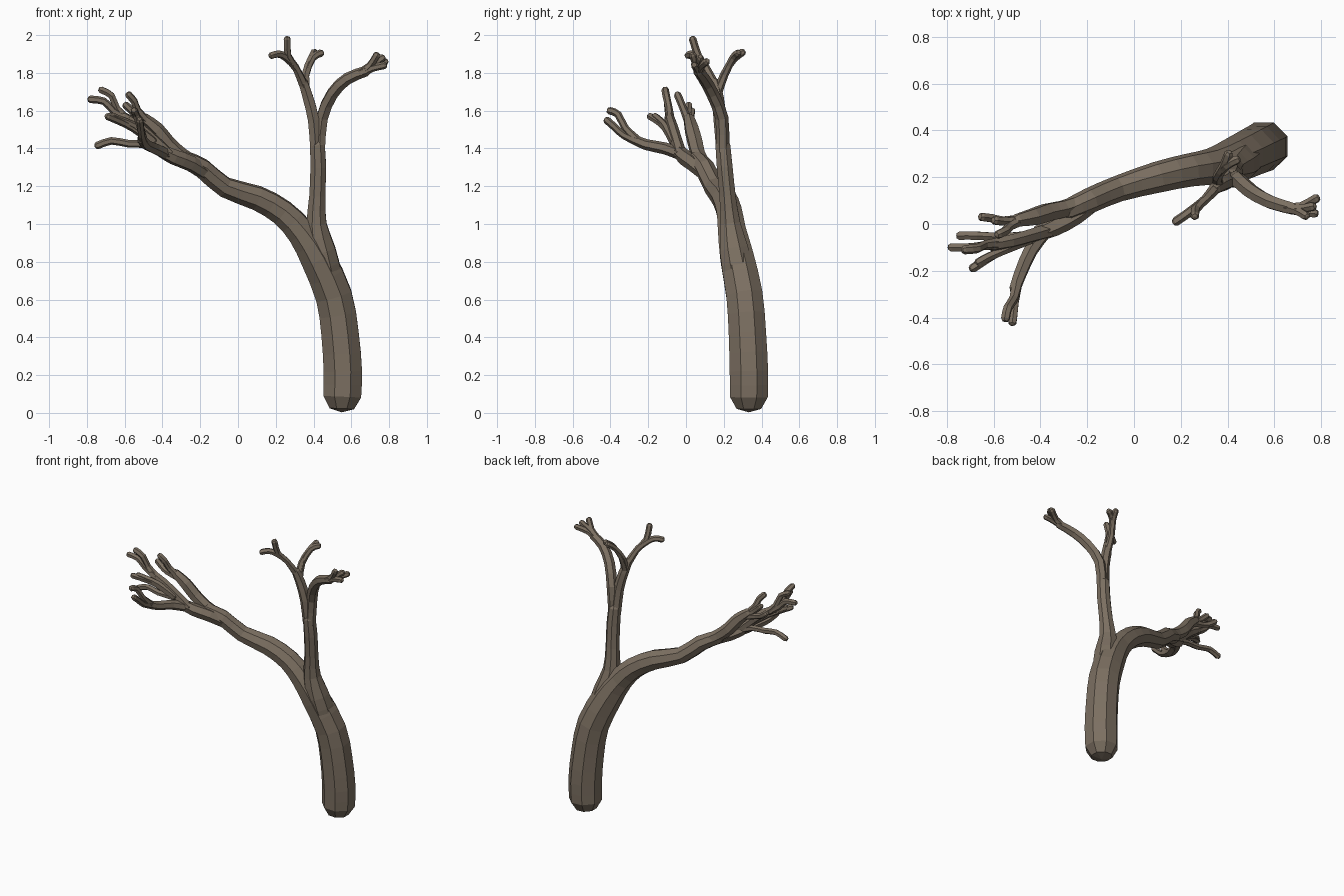
import bpy, bmesh, math
from mathutils import Vector

bark = bpy.data.materials.new("bark")
bark.diffuse_color = (0.2, 0.16, 0.12, 1)


def smooth_path(pts, steps):
    # Catmull-Rom through (x, y, z, radius) points
    p = [Vector(q) for q in pts]
    p = [2 * p[0] - p[1]] + p + [2 * p[-1] - p[-2]]
    out = []
    for i in range(1, len(p) - 2):
        a, b, c, d = p[i - 1:i + 3]
        for s in range(steps):
            t = s / steps
            out.append(0.5 * (2 * b + (c - a) * t + (2 * a - 5 * b + 4 * c - d) * t * t
                              + (3 * b - a - 3 * c + d) * t ** 3))
    return out + [p[-2]]


def branch(name, pts, sides=6, steps=2):
    # faceted tapering tube with blunt rounded ends
    path = smooth_path(pts, steps)
    pos = [v.to_3d() for v in path]
    rad = [v[3] for v in path]
    tan = [(pos[min(i + 1, len(pos) - 1)] - pos[max(i - 1, 0)]).normalized()
           for i in range(len(pos))]
    first, last = pos[0].copy(), pos[-1].copy()
    t0, t1, r0, r1 = tan[0], tan[-1], rad[0], rad[-1]
    pos = [first - t0 * r0 * 0.58] + pos + [last + t1 * r1 * 0.58]
    rad = [r0 * 0.65] + rad + [r1 * 0.65]
    tan = [t0] + tan + [t1]
    bm = bmesh.new()
    rings = []
    u = Vector((1, 0, 0)) if abs(t0.x) < 0.8 else Vector((0, 1, 0))
    for c, r, t in zip(pos, rad, tan):
        u = (u - t * u.dot(t)).normalized()
        w = t.cross(u)
        angles = [2 * math.pi * (k + 0.5) / sides for k in range(sides)]
        rings.append([bm.verts.new(c + r * (u * math.cos(a) + w * math.sin(a))) for a in angles])
    for a, b in zip(rings, rings[1:]):
        for k in range(sides):
            j = (k + 1) % sides
            bm.faces.new((a[k], a[j], b[j], b[k]))
    for ring, tip in ((rings[0], first - t0 * r0 * 0.76), (rings[-1], last + t1 * r1 * 0.76)):
        v = bm.verts.new(tip)
        for k in range(sides):
            bm.faces.new((ring[k], ring[(k + 1) % sides], v))
    bmesh.ops.recalc_face_normals(bm, faces=bm.faces)
    me = bpy.data.meshes.new(name)
    bm.to_mesh(me)
    bm.free()
    me.materials.append(bark)
    bpy.context.collection.objects.link(bpy.data.objects.new(name, me))


def twigs(name, root, forks):
    # several thin twigs sharing one root point
    for i, f in enumerate(forks):
        branch(f"{name}_{i + 1}", [(*root, 0.026)] + [(*q, 0.02) for q in f], 6)


# Trunk sweeping into the long left limb
branch("trunk_and_left_limb", [
    (.552, .333, .085, .108), (.555, .333, .22, .11), (.54, .325, .42, .107), (.507, .31, .62, .104),
    (.42, .27, .82, .096), (.335, .245, .955, .08), (.235, .23, 1.06, .072), (.1, .2, 1.138, .067),
    (-.07, .15, 1.195, .056), (-.19, .1, 1.295, .054), (-.29, .055, 1.345, .046)], 8)

# Upright limb, rooted inside the trunk
branch("upright_limb", [
    (.51, .315, .52, .06), (.475, .285, .7, .085), (.44, .255, .86, .082), (.415, .235, 1.0, .058),
    (.42, .22, 1.15, .046), (.425, .205, 1.3, .045), (.42, .195, 1.42, .042)], 8)

# Upright limb forks
branch("upright_left_fork", [
    (.413, .195, 1.38, .034), (.4, .18, 1.55, .034), (.37, .168, 1.67, .032), (.345, .15, 1.75, .027)])
twigs("upright_left_twig", (.35, .155, 1.73), [
    [(.305, .105, 1.83), (.265, .065, 1.89), (.26, .035, 1.98)],
    [(.31, .11, 1.82), (.255, .065, 1.88), (.215, .035, 1.9), (.178, .01, 1.892)]])
twigs("upright_back_twig", (.36, .165, 1.69), [
    [(.355, .2, 1.79), (.385, .25, 1.87), (.405, .3, 1.91)],
    [(.36, .205, 1.79), (.395, .25, 1.88), (.44, .275, 1.905)]])
branch("upright_right_fork", [
    (.43, .195, 1.38, .034), (.445, .19, 1.56, .035), (.5, .14, 1.69, .034), (.58, .095, 1.77, .032),
    (.68, .065, 1.81, .028)])
twigs("upright_right_twig", (.65, .07, 1.8), [
    [(.715, .075, 1.83), (.78, .11, 1.86)],
    [(.71, .055, 1.825), (.775, .045, 1.84)],
    [(.7, .055, 1.84), (.735, .035, 1.895)],
    [(.71, .065, 1.84), (.765, .075, 1.88)]])

# Left limb forks
branch("left_front_fork", [
    (-.15, .115, 1.255, .038), (-.25, .04, 1.32, .043), (-.34, -.01, 1.355, .042),
    (-.41, -.04, 1.39, .034)])
branch("left_back_fork", [
    (-.2, .1, 1.3, .038), (-.3, .065, 1.365, .04), (-.37, .05, 1.425, .042),
    (-.43, .03, 1.5, .04), (-.5, .015, 1.56, .03)])
branch("left_forward_branch", [
    (-.38, -.03, 1.37, .032), (-.44, -.11, 1.4, .032), (-.485, -.21, 1.42, .029),
    (-.51, -.28, 1.45, .026)])
branch("left_outer_branch", [
    (-.37, -.03, 1.37, .034), (-.44, -.05, 1.44, .031), (-.53, -.075, 1.52, .03),
    (-.61, -.09, 1.57, .026)])

# Twigs at the left end
twigs("left_forward_twig", (-.5, -.25, 1.435), [
    [(-.515, -.32, 1.505), (-.54, -.36, 1.58), (-.55, -.405, 1.6)],
    [(-.51, -.33, 1.47), (-.515, -.38, 1.515), (-.52, -.42, 1.55)]])
twigs("left_low_twig", (-.38, -.03, 1.385), [
    [(-.48, -.05, 1.42), (-.58, -.055, 1.425), (-.67, -.05, 1.44), (-.745, -.05, 1.415)]])
twigs("left_outer_twig", (-.58, -.085, 1.55), [
    [(-.66, -.095, 1.6), (-.71, -.1, 1.65), (-.782, -.1, 1.66)],
    [(-.64, -.09, 1.61), (-.67, -.105, 1.68), (-.725, -.11, 1.71)]])
twigs("left_side_twig", (-.45, -.065, 1.44), [
    [(-.56, -.11, 1.51), (-.63, -.15, 1.545), (-.69, -.19, 1.57)],
    [(-.55, -.11, 1.52), (-.62, -.14, 1.55), (-.665, -.165, 1.57)]])
twigs("left_back_twig", (-.47, .02, 1.53), [
    [(-.53, -.01, 1.6), (-.55, -.03, 1.65), (-.58, -.045, 1.685)],
    [(-.54, .01, 1.58), (-.595, .015, 1.63)],
    [(-.56, .015, 1.55), (-.61, .025, 1.57), (-.65, .03, 1.6)]])
